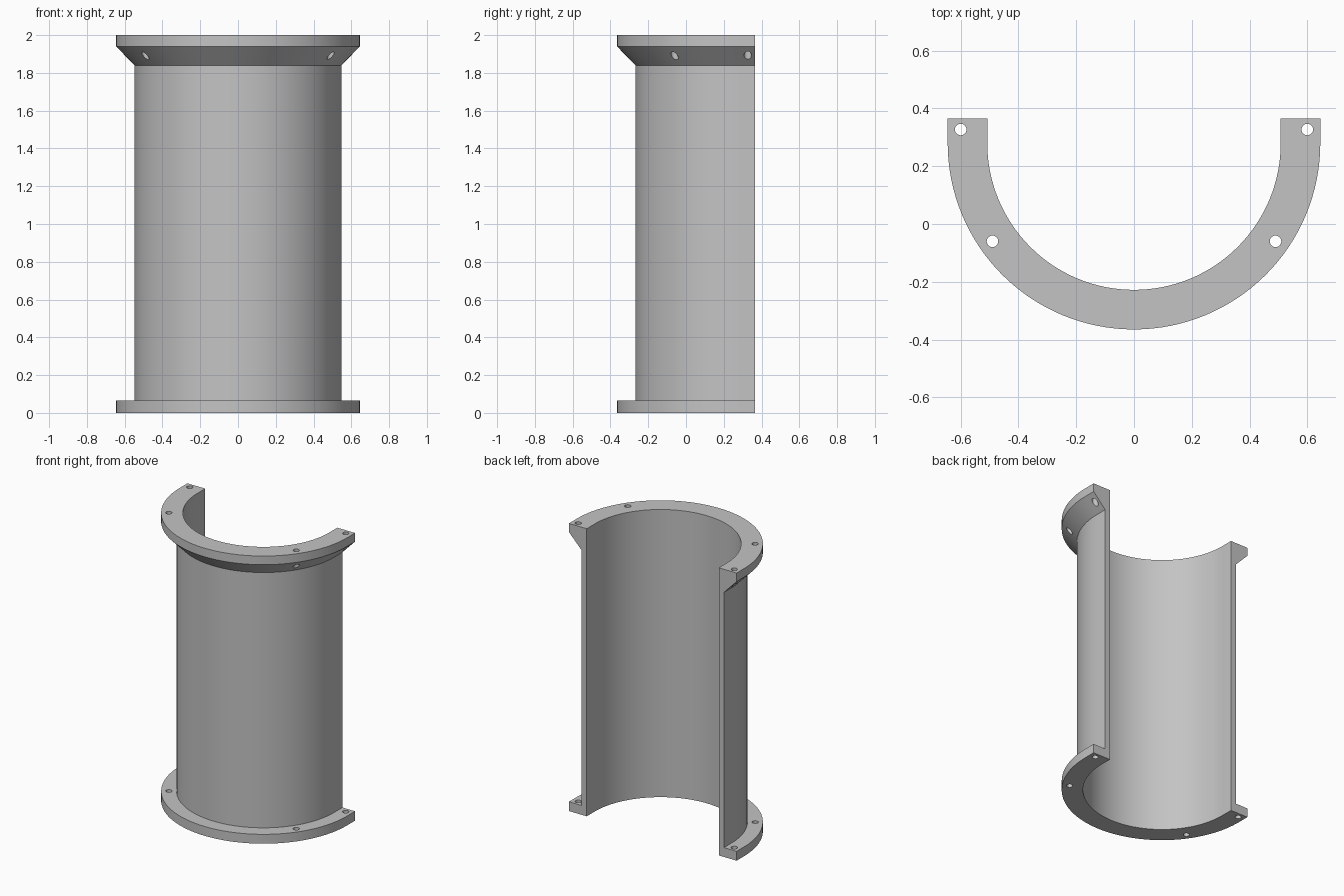
import bpy, bmesh, math

if "Cube" in bpy.data.objects:
    bpy.data.objects.remove(bpy.data.objects["Cube"], do_unlink=True)

CENTRE_Y, BACK_Y = 0.28, 0.365
INNER, TUBE, RIM = 0.508, 0.548, 0.645
STEPS = 64

grey = bpy.data.materials.new("plain grey")
grey.use_nodes = True
colour = (0.55, 0.55, 0.55, 1)
grey.diffuse_color = colour
grey.node_tree.nodes["Principled BSDF"].inputs["Base Color"].default_value = colour


def add_object(name, bm):
    bmesh.ops.recalc_face_normals(bm, faces=bm.faces)
    mesh = bpy.data.meshes.new(name)
    bm.to_mesh(mesh)
    bm.free()
    mesh.materials.append(grey)
    obj = bpy.data.objects.new(name, mesh)
    bpy.context.collection.objects.link(obj)
    return obj


def u_ring(bm, r, z):
    """Vertices along a half circle with short straight ends."""
    arc = [(r * math.cos(math.pi * i / STEPS),
            CENTRE_Y - r * math.sin(math.pi * i / STEPS)) for i in range(STEPS + 1)]
    return [bm.verts.new((x, y, z)) for x, y in [(r, BACK_Y)] + arc + [(-r, BACK_Y)]]


# Half shell: flanged wall section swept around the U path
section = [(INNER, 0), (RIM, 0), (RIM, 0.065), (TUBE, 0.065),
           (TUBE, 1.84), (RIM, 1.94), (RIM, 2), (INNER, 2)]
bm = bmesh.new()
rings = [u_ring(bm, r, z) for r, z in section]
for a, b in zip(rings, rings[1:] + rings[:1]):
    for i in range(len(a) - 1):
        bm.faces.new((a[i], a[i + 1], b[i + 1], b[i]))
bm.faces.new([ring[0] for ring in rings])
bm.faces.new([ring[-1] for ring in rings])
shell = add_object("flanged_half_shell", bm)

# Bolt holes through both flanges
bm = bmesh.new()
for side in (-1, 1):
    for x, y in ((0.6, 0.327), (0.49, -0.06)):
        made = bmesh.ops.create_cone(bm, cap_ends=True, segments=24,
                                     radius1=0.02, radius2=0.02, depth=2.4)
        bmesh.ops.translate(bm, verts=made["verts"], vec=(side * x, y, 1))
cutter = add_object("bolt_hole_cutter", bm)

bpy.ops.object.select_all(action="DESELECT")
bpy.context.view_layer.objects.active = shell
shell.select_set(True)
cut = shell.modifiers.new("bolt holes", "BOOLEAN")
cut.operation = "DIFFERENCE"
cut.solver = "EXACT"
cut.object = cutter
bpy.ops.object.modifier_apply(modifier=cut.name)
bpy.data.objects.remove(cutter, do_unlink=True)

bpy.ops.object.shade_smooth_by_angle(angle=math.radians(30))
